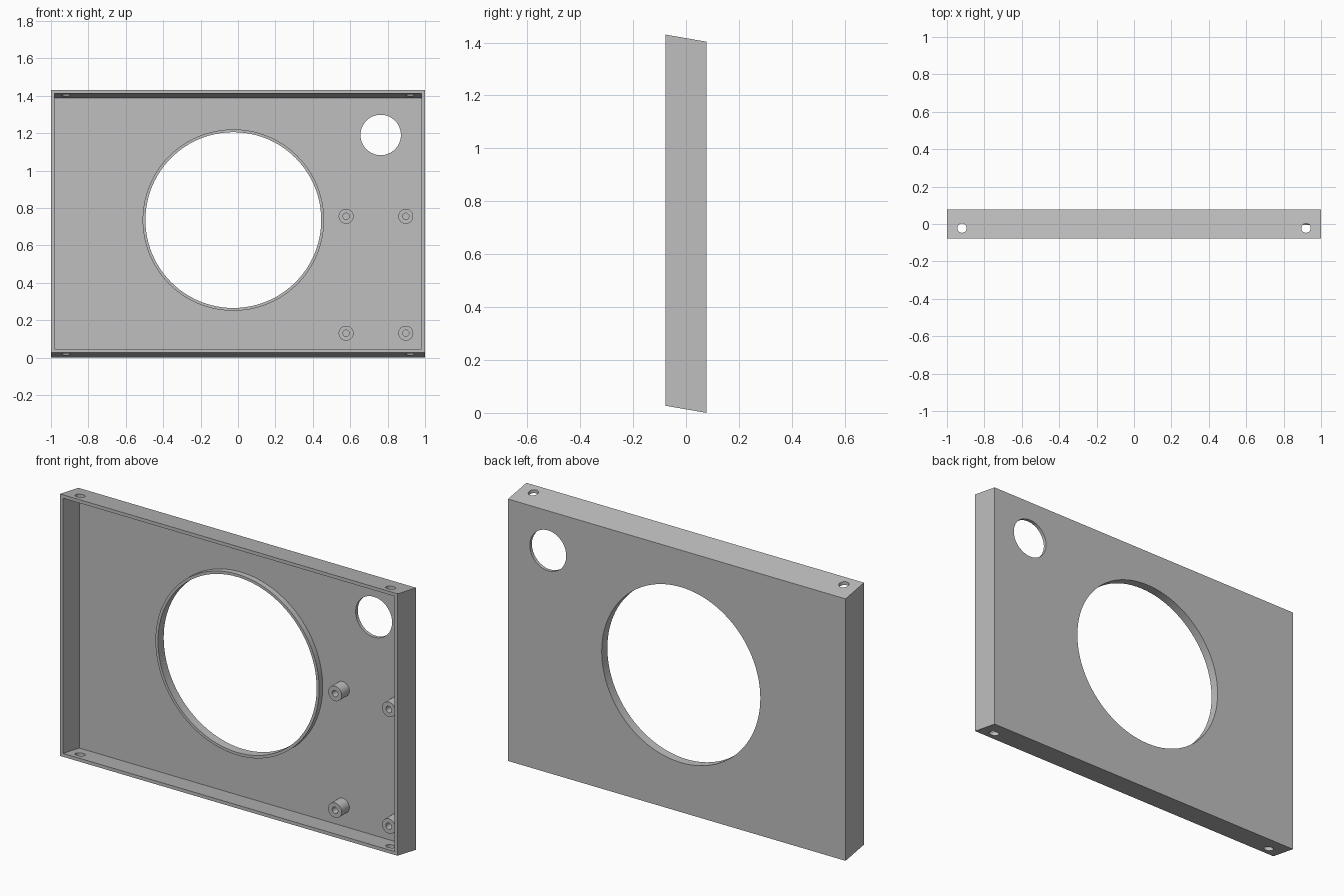
import bpy, bmesh, math
from mathutils import Matrix

if "Cube" in bpy.data.objects:
    bpy.data.objects.remove(bpy.data.objects["Cube"], do_unlink=True)

FRONT, BACK = -0.078, 0.078      # depth of the panel
DROP = 0.027                     # fall of top and bottom from front to back
HEIGHT = 1.403
WALL = 0.018
INNER = BACK - WALL              # inside face of the back plate
SPEAKER = (-0.025, 0.735)
OPENING = 0.47

grey = bpy.data.materials.new("plain_grey")
grey.use_nodes = True
grey.diffuse_color = (0.52, 0.52, 0.52, 1)
grey.node_tree.nodes["Principled BSDF"].inputs["Base Color"].default_value = grey.diffuse_color


def make_object(name, bm):
    bmesh.ops.recalc_face_normals(bm, faces=bm.faces)
    mesh = bpy.data.meshes.new(name)
    bm.to_mesh(mesh)
    bm.free()
    mesh.materials.append(grey)
    obj = bpy.data.objects.new(name, mesh)
    bpy.context.collection.objects.link(obj)
    return obj


def slanted_box(name, half_x, y0, y1, inset):
    """Box whose top and bottom fall towards the back."""
    bm = bmesh.new()
    bmesh.ops.create_cube(bm, size=1)
    for v in bm.verts:
        y = y1 if v.co.y > 0 else y0
        z = HEIGHT - inset if v.co.z > 0 else inset
        v.co = (math.copysign(half_x, v.co.x), y, z + DROP * (BACK - y) / (BACK - FRONT))
    return make_object(name, bm)


def cylinder(name, radius, depth, location, along_y, segments):
    bm = bmesh.new()
    turn = Matrix.Rotation(math.pi / 2, 4, "X") if along_y else Matrix()
    bmesh.ops.create_cone(bm, cap_ends=True, segments=segments, radius1=radius, radius2=radius,
                          depth=depth, matrix=Matrix.Translation(location) @ turn)
    return make_object(name, bm)


def tube(name, x, z, r_in, r_out, length, segments):
    """Ring standing forward from the back plate."""
    bm = bmesh.new()
    front = INNER - length
    profile = [bm.verts.new((x + r, y, z)) for r, y in
               ((r_in, INNER), (r_in, front), (r_out, front), (r_out, INNER))]
    edges = [bm.edges.new(pair) for pair in zip(profile, profile[1:])]
    bmesh.ops.spin(bm, geom=profile + edges, cent=(x, 0, z), axis=(0, 1, 0),
                   angle=math.tau, steps=segments, use_duplicate=False)
    bmesh.ops.remove_doubles(bm, verts=bm.verts, dist=1e-5)
    obj = make_object(name, bm)
    # Outer wall must face away from the axis
    mesh = obj.data
    outer = max(mesh.polygons, key=lambda p: (p.center.x - x) ** 2 + (p.center.z - z) ** 2)
    if outer.normal.x * (outer.center.x - x) + outer.normal.z * (outer.center.z - z) < 0:
        mesh.flip_normals()
    return obj


def select_only(obj):
    bpy.ops.object.select_all(action="DESELECT")
    obj.select_set(True)
    bpy.context.view_layer.objects.active = obj


def cut(target, cutter):
    mod = target.modifiers.new("cut", "BOOLEAN")
    mod.operation = "DIFFERENCE"
    mod.solver = "EXACT"
    mod.object = cutter
    select_only(target)
    bpy.ops.object.modifier_apply(modifier=mod.name)
    bpy.data.objects.remove(cutter, do_unlink=True)


# Open-fronted tray
tray = slanted_box("panel_tray", 1.0, FRONT, BACK, 0)
cut(tray, slanted_box("cavity_cutter", 1.0 - WALL, FRONT - 0.1, INNER, WALL))

# Openings through the back plate
cut(tray, cylinder("large_cutter", OPENING, 0.1, (SPEAKER[0], BACK, SPEAKER[1]), True, 96))
cut(tray, cylinder("small_cutter", 0.108, 0.1, (0.763, BACK, 1.19), True, 64))

# Screw holes through top and bottom walls
for x in (-0.92, 0.92):
    cut(tray, cylinder("screw_cutter", 0.025, 2, (x, -0.022, HEIGHT / 2), False, 32))

# Collar around the large opening
parts = [tray, tube("opening_collar", *SPEAKER, OPENING, 0.485, 0.03, 96)]

# Four hollow standoffs
for side, x in (("right", 0.578), ("left", 0.897)):
    for level, z in (("lower", 0.13), ("upper", 0.755)):
        parts.append(tube(f"{level}_{side}_standoff", x, z, 0.017, 0.04, 0.065, 32))

for part in parts:
    select_only(part)
    bpy.ops.object.shade_smooth_by_angle(angle=math.radians(30))
